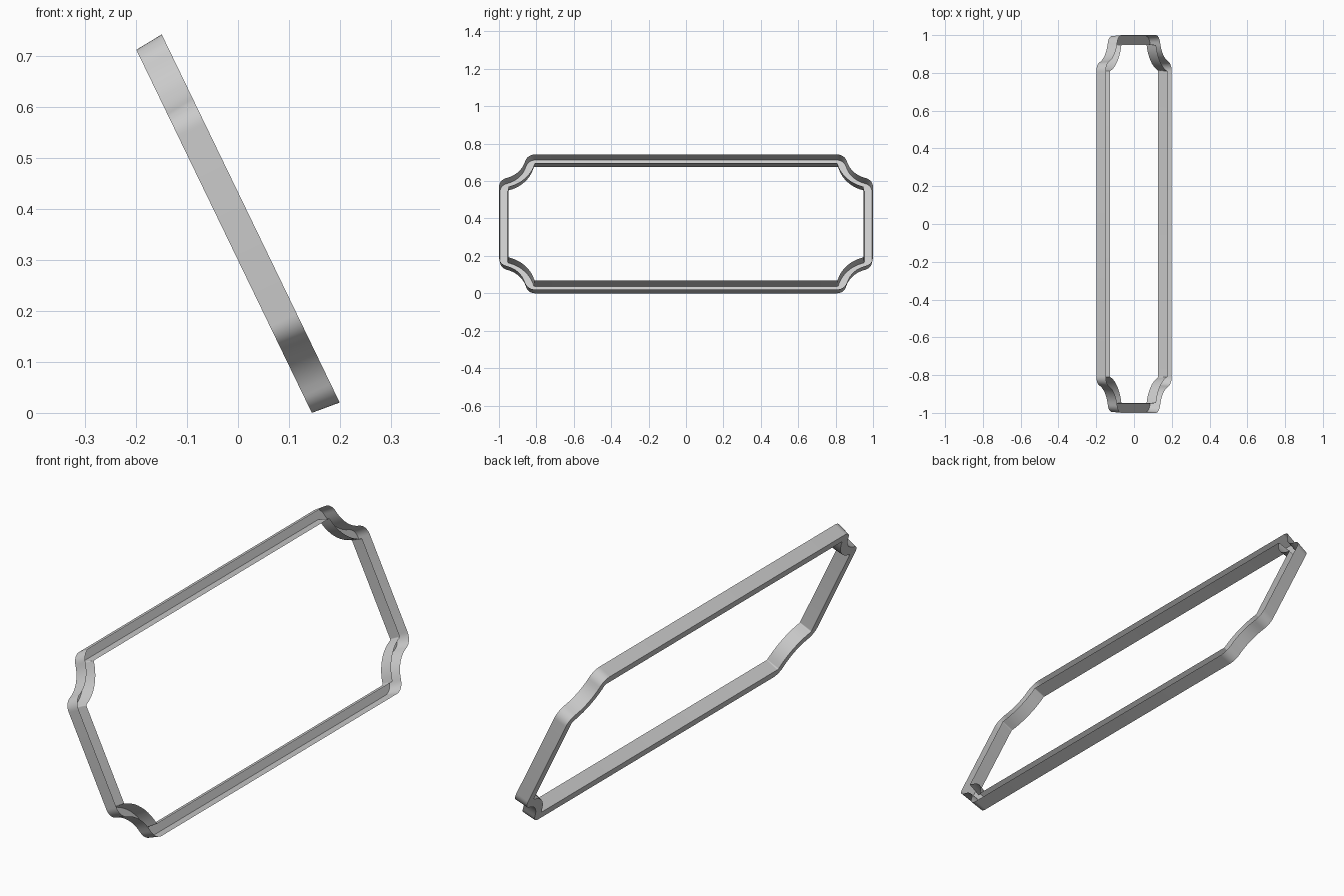
import bpy, bmesh
from math import sin, cos, radians
from mathutils import Matrix

if "Cube" in bpy.data.objects:
    bpy.data.objects.remove(bpy.data.objects["Cube"])

HALF_Y, HALF_U = 1.0, 0.401        # outer half sizes in the frame's own plane
DEPTH, TILT = 0.058, radians(25.8)
R_OUT, R_IN, TURN = 0.055, 0.14, radians(75)
# channel section: (depth, inward offset); open at the front, walls flared
SECTION = [(DEPTH / 2, 0), (-DEPTH / 2, 0.0055), (-DEPTH / 2, 0.0465), (DEPTH / 2, 0.052)]


def corner():
    """Scooped corner as (y, u, normal_y, normal_u), running from long to short side."""
    y, u, h = HALF_Y - 0.193, HALF_U, 0.0
    pts = [(y, u, sin(h), cos(h))]
    for r, end, n in ((R_OUT, TURN, 9), (-R_IN, radians(90) - TURN, 10), (R_OUT, radians(90), 9)):
        start, y0, u0 = h, y, u
        for i in range(1, n + 1):
            h = start + (end - start) * i / n
            y = y0 + r * (sin(h) - sin(start))
            u = u0 - r * (cos(start) - cos(h))
            pts.append((y, u, sin(h), cos(h)))
    # settle exactly on the short side
    shift = HALF_Y - y
    return [(p[0] + shift, *p[1:]) for p in pts]


def flip(pts, sy, su):
    return [(y * sy, u * su, a * sy, b * su) for y, u, a, b in pts]


# mirror the corner into a full closed outline
c = corner()
outline = c + flip(c, 1, -1)[::-1] + flip(c, -1, -1) + flip(c, -1, 1)[::-1]

# sweep the channel section round the outline
bm = bmesh.new()
rings = [[bm.verts.new((d, y - off * ny, u - off * nu)) for d, off in SECTION]
         for y, u, ny, nu in outline]
for i, a in enumerate(rings):
    b = rings[(i + 1) % len(rings)]
    for k in range(len(SECTION) - 1):
        bm.faces.new((a[k], a[k + 1], b[k + 1], b[k]))
bm.normal_update()
bm.faces.ensure_lookup_table()
# outer wall must face away from the centre
f = bm.faces[0]
if f.normal.dot(f.calc_center_median()) < 0:
    bmesh.ops.reverse_faces(bm, faces=bm.faces[:])

# lean the frame back and stand it on the ground
bmesh.ops.rotate(bm, verts=bm.verts[:], matrix=Matrix.Rotation(-TILT, 3, 'Y'))
low = min(v.co.z for v in bm.verts)
mid = (min(v.co.x for v in bm.verts) + max(v.co.x for v in bm.verts)) / 2
bmesh.ops.translate(bm, verts=bm.verts[:], vec=(-mid, 0, -low))

mesh = bpy.data.meshes.new("channel_frame")
bm.to_mesh(mesh)
bm.free()
frame = bpy.data.objects.new("channel_frame", mesh)
bpy.context.collection.objects.link(frame)
bpy.context.view_layer.objects.active = frame
frame.select_set(True)
bpy.ops.object.shade_smooth_by_angle(angle=radians(35))
